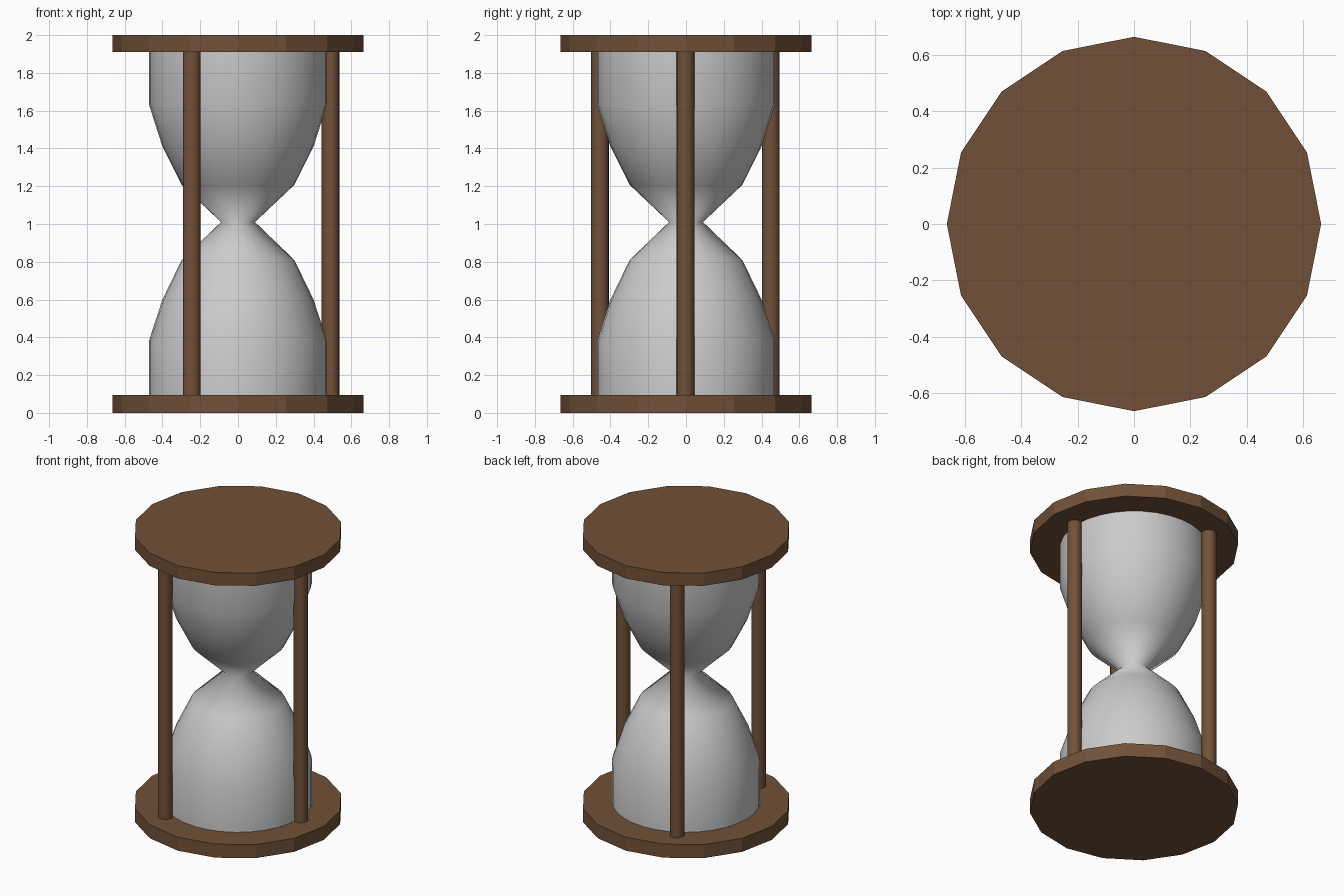
import bpy, bmesh, math

if "Cube" in bpy.data.objects:
    bpy.data.objects.remove(bpy.data.objects["Cube"])


def material(name, rgb):
    m = bpy.data.materials.new(name)
    m.diffuse_color = (*rgb, 1)
    m.use_nodes = True
    m.node_tree.nodes["Principled BSDF"].inputs["Base Color"].default_value = m.diffuse_color
    return m


wood = material("wood", (0.165, 0.083, 0.040))
glass_mat = material("glass", (0.78, 0.75, 0.77))


def cylinder(name, x, y, z0, z1, radius, sides, smooth):
    bpy.ops.mesh.primitive_cylinder_add(vertices=sides, radius=radius, depth=z1 - z0,
                                        location=(x, y, (z0 + z1) / 2))
    ob = bpy.context.object
    ob.name = name
    ob.data.materials.append(wood)
    if smooth:
        bpy.ops.object.shade_smooth_by_angle(angle=math.radians(40))
    return ob


# Faceted end plates
BASE_TOP, CAP_BOTTOM = 0.095, 1.91
cylinder("base_plate", 0, 0, 0, BASE_TOP, 0.665, 16, False)
cylinder("top_plate", 0, 0, CAP_BOTTOM, 2.0, 0.665, 16, False)

# Three upright posts
posts = {"right_post": (0.49, -0.003), "front_post": (-0.245, -0.455), "back_post": (-0.245, 0.449)}
for name, (x, y) in posts.items():
    cylinder(name, x, y, BASE_TOP, CAP_BOTTOM, 0.047, 16, True)

# Glass bulbs, a profile spun round the z axis
profile = [(0.472, BASE_TOP), (0.472, 0.38), (0.40, 0.60), (0.298, 0.81), (0.09, 1.01),
           (0.298, 1.207), (0.40, 1.41), (0.472, 1.635), (0.472, CAP_BOTTOM)]
bm = bmesh.new()
verts = [bm.verts.new((r, 0, z)) for r, z in profile]
edges = [bm.edges.new(pair) for pair in zip(verts, verts[1:])]
bmesh.ops.spin(bm, geom=verts + edges, cent=(0, 0, 0), axis=(0, 0, 1),
               angle=math.tau, steps=32, use_duplicate=False)
bmesh.ops.remove_doubles(bm, verts=bm.verts, dist=0.0005)
# Close both ends against the plates
rims = [e for e in bm.edges if e.is_boundary]
bmesh.ops.holes_fill(bm, edges=rims, sides=0)
bmesh.ops.recalc_face_normals(bm, faces=bm.faces)
for f in bm.faces:
    f.smooth = len(f.verts) == 4
for e in rims:
    e.smooth = False
mesh = bpy.data.meshes.new("glass_bulbs")
bm.to_mesh(mesh)
bm.free()
mesh.materials.append(glass_mat)
bpy.context.collection.objects.link(bpy.data.objects.new("glass_bulbs", mesh))
